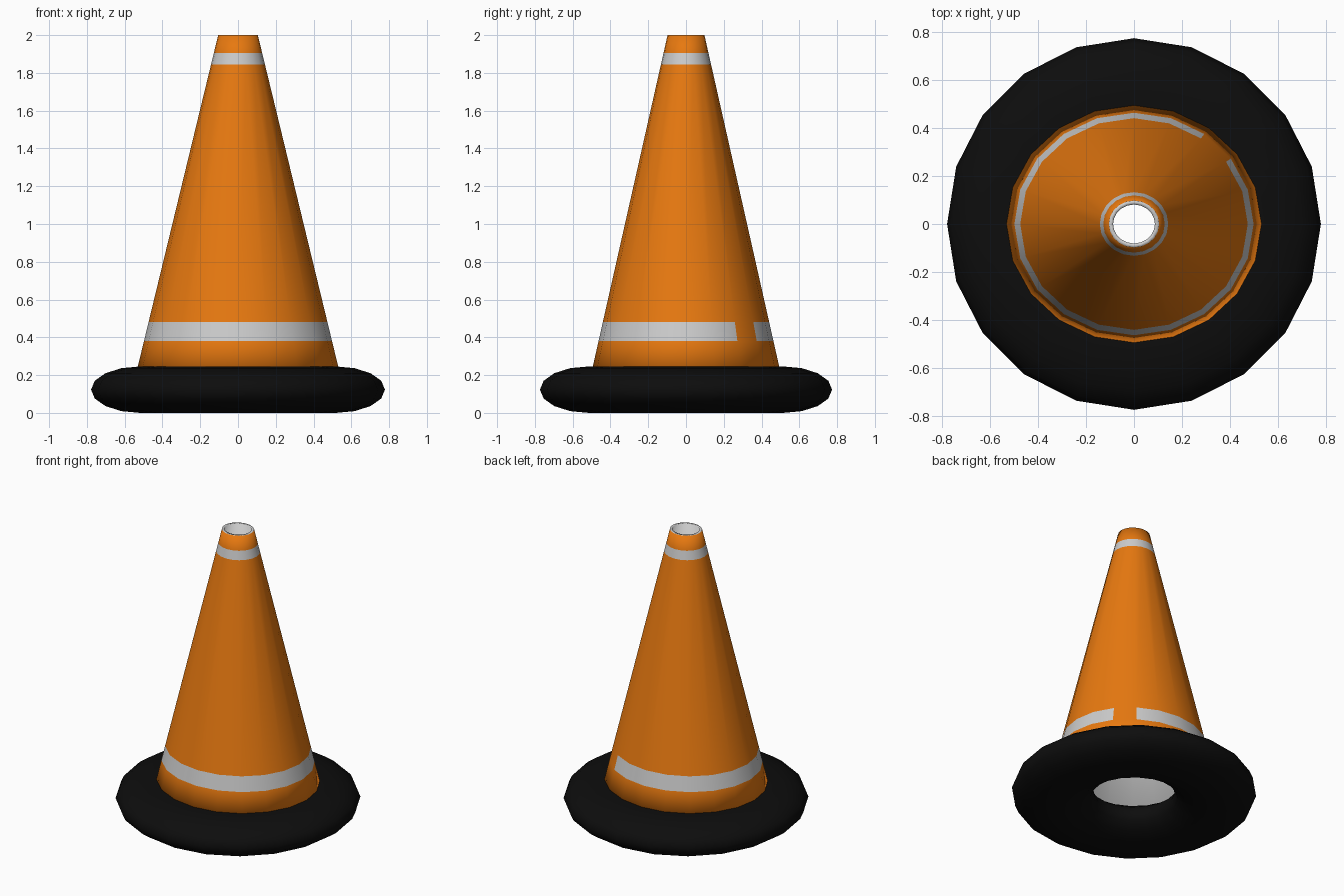
import bpy, bmesh
from math import cos, sin, tau, pi

if "Cube" in bpy.data.objects:
    bpy.data.objects.remove(bpy.data.objects["Cube"])

SIDES = 20


def material(name, rgb):
    m = bpy.data.materials.new(name)
    m.diffuse_color = (*rgb, 1)
    m.use_nodes = True
    m.node_tree.nodes["Principled BSDF"].inputs["Base Color"].default_value = m.diffuse_color
    return m


orange = material("orange", (0.8, 0.19, 0.005))
grey = material("grey", (0.8, 0.8, 0.8))
black = material("black", (0.004, 0.004, 0.004))


def lathe(name, profile, mats, sx=1.0, sy=1.0, pick=None):
    """Revolve a closed (r, z) profile; pick(row, side) gives the material slot."""
    bm = bmesh.new()
    rings = [[bm.verts.new((r * sx * cos(tau * i / SIDES), r * sy * sin(tau * i / SIDES), z))
              for i in range(SIDES)] for r, z in profile]
    for k, low in enumerate(rings):
        high = rings[(k + 1) % len(rings)]
        for i in range(SIDES):
            j = (i + 1) % SIDES
            f = bm.faces.new((low[i], low[j], high[j], high[i]))
            f.material_index = pick(k, i) if pick else 0
            f.smooth = True
    bmesh.ops.recalc_face_normals(bm, faces=bm.faces)
    me = bpy.data.meshes.new(name)
    bm.to_mesh(me)
    bm.free()
    for m in mats:
        me.materials.append(m)
    ob = bpy.data.objects.new(name, me)
    bpy.context.collection.objects.link(ob)
    return ob


# Flattened rubber ring base
N = 16
lathe("base_ring",
      [(0.518 + 0.26 * cos(tau * k / N), 0.123 + 0.123 * sin(tau * k / N)) for k in range(N)],
      [black], sy=0.994)


# Hollow cone: outer wall with stripe rows, then grey rim and inner wall
def wall_radius(z):
    return 0.105 + (2.0 - z) * 0.2425


outer = [(wall_radius(z), z) for z in (0.2, 0.38, 0.48, 1.845, 1.905, 2.0)]
inner = [(wall_radius(z) - 0.018, z) for z in (2.0, 0.2)]


def cone_slot(row, side):
    if row == 1:                      # lower stripe, one panel missing
        return 0 if side == 2 else 1
    return 0 if row in (0, 2, 4) else 1


lathe("cone_body", outer + inner, [orange, grey], sy=0.93, pick=cone_slot)
